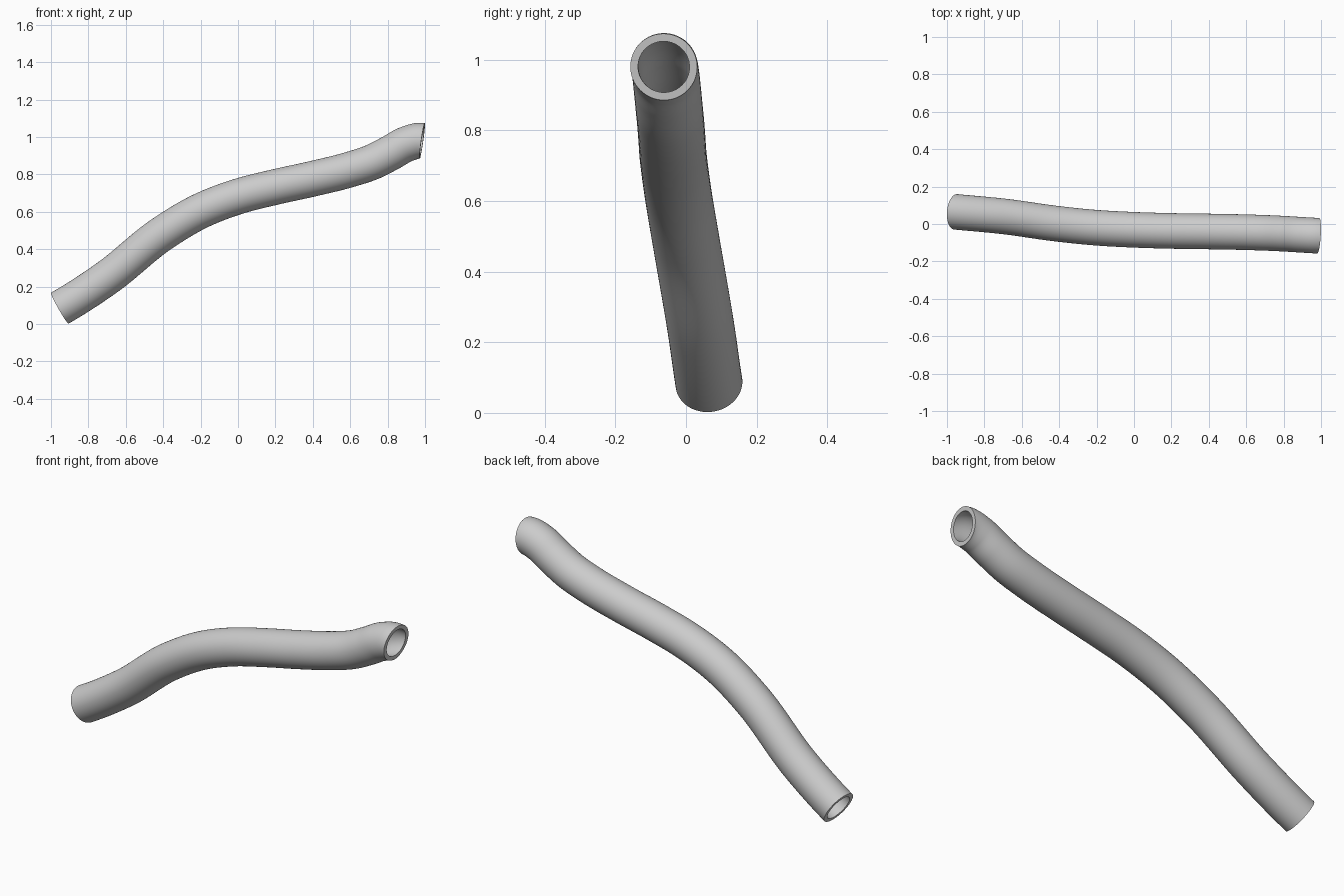
import bpy, bmesh, math
from mathutils import Vector

cube = bpy.data.objects.get("Cube")
if cube:
    bpy.data.objects.remove(cube, do_unlink=True)

OUTER, INNER = 0.095, 0.073
SIDES, STEPS = 64, 10

# Centreline of the hose, low end to high end
PATH = [Vector(p) for p in (
    (-0.953, 0.065, 0.085), (-0.7, 0.041, 0.248), (-0.4, 0.0, 0.487),
    (-0.2, -0.02, 0.605), (0.0, -0.031, 0.682), (0.2, -0.037, 0.733),
    (0.4, -0.04, 0.777), (0.6, -0.044, 0.827), (0.72, -0.048, 0.867),
    (0.82, -0.053, 0.918), (0.9, -0.058, 0.962), (0.985, -0.063, 0.98))]
START_DIR = Vector((0.86, -0.08, 0.49))
END_DIR = Vector((0.985, -0.06, -0.14))


def smooth_path(pts):
    """Hermite spline through the points, as (position, tangent) pairs."""
    n = len(pts)
    tan = []
    for i in range(n):
        if i == 0:
            tan.append(START_DIR.normalized())
        elif i == n - 1:
            tan.append(END_DIR.normalized())
        else:
            a, b = pts[i] - pts[i - 1], pts[i + 1] - pts[i]
            tan.append((a / a.length_squared + b / b.length_squared).normalized())
    out = []
    for i in range(n - 1):
        p, q = pts[i], pts[i + 1]
        d = (q - p).length
        m, k = tan[i] * d, tan[i + 1] * d
        for s in range(STEPS + (i == n - 2)):
            t = s / STEPS
            pos = (p * (2*t**3 - 3*t**2 + 1) + m * (t**3 - 2*t**2 + t)
                   + q * (3*t**2 - 2*t**3) + k * (t**3 - t**2))
            vel = ((p - q) * (6*t*t - 6*t) + m * (3*t*t - 4*t + 1)
                   + k * (3*t*t - 2*t))
            out.append((pos, vel.normalized()))
    return out


def add_ring(bm, centre, tangent, radius):
    side = Vector((0, 1, 0)).cross(tangent).normalized()
    up = tangent.cross(side)
    return [bm.verts.new(centre + radius * (side * math.cos(a) + up * math.sin(a)))
            for a in (2 * math.pi * i / SIDES for i in range(SIDES))]


def bridge(bm, a, b):
    for i in range(SIDES):
        j = (i + 1) % SIDES
        bm.faces.new((a[i], a[j], b[j], b[i]))


# Hollow hose: outer wall, bore and the two end rims
bm = bmesh.new()
path = smooth_path(PATH)
outer = [add_ring(bm, p, t, OUTER) for p, t in path]
inner = [add_ring(bm, p, t, INNER) for p, t in path]
for wall in (outer, inner):
    for a, b in zip(wall, wall[1:]):
        bridge(bm, a, b)
for end in (0, -1):
    bridge(bm, outer[end], inner[end])
bmesh.ops.recalc_face_normals(bm, faces=bm.faces)
mesh = bpy.data.meshes.new("hose")
bm.to_mesh(mesh)
bm.free()
hose = bpy.data.objects.new("hose", mesh)
bpy.context.collection.objects.link(hose)

# Plain grey colour
grey = bpy.data.materials.new("light grey")
grey.use_nodes = True
colour = (0.6, 0.6, 0.6, 1)
grey.diffuse_color = colour
grey.node_tree.nodes["Principled BSDF"].inputs["Base Color"].default_value = colour
mesh.materials.append(grey)

# Smooth walls with crisp rims
bpy.ops.object.select_all(action="DESELECT")
hose.select_set(True)
bpy.context.view_layer.objects.active = hose
bpy.ops.object.shade_smooth_by_angle(angle=math.radians(40))
